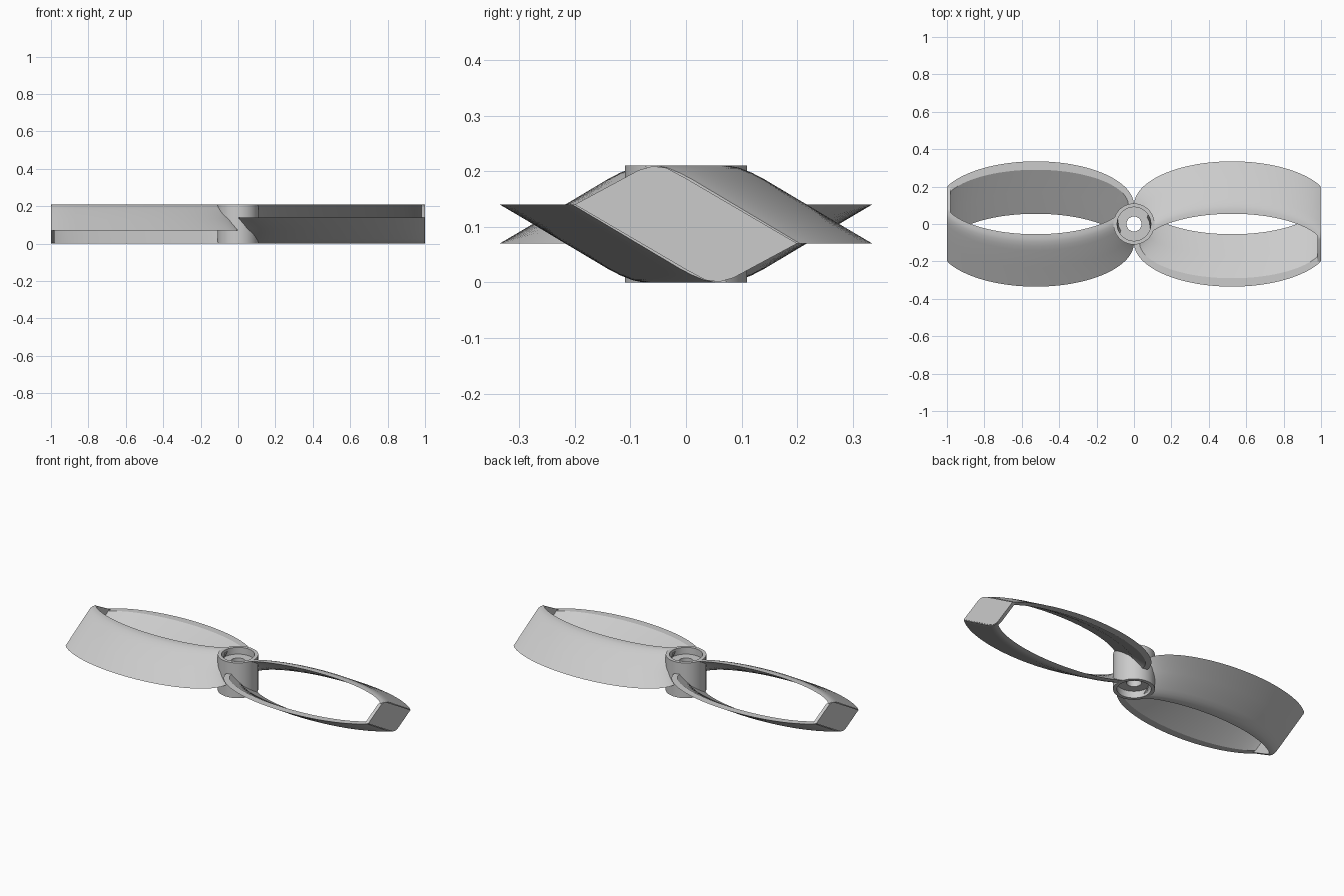
import bpy, bmesh, math
from mathutils import Matrix

cube = bpy.data.objects.get("Cube")
if cube:
    bpy.data.objects.remove(cube)

HEIGHT = 0.21
HUB_R = 0.11

grey = bpy.data.materials.new("light_grey")
grey.use_nodes = True
grey.diffuse_color = (0.6, 0.6, 0.6, 1)
grey.node_tree.nodes["Principled BSDF"].inputs["Base Color"].default_value = (0.6, 0.6, 0.6, 1)


def finish(name, bm, matrix=Matrix()):
    bmesh.ops.transform(bm, matrix=matrix, verts=bm.verts)
    bmesh.ops.recalc_face_normals(bm, faces=bm.faces)
    mesh = bpy.data.meshes.new(name)
    bm.to_mesh(mesh)
    bm.free()
    mesh.materials.append(grey)
    obj = bpy.data.objects.new(name, mesh)
    bpy.context.collection.objects.link(obj)
    bpy.ops.object.select_all(action='DESELECT')
    obj.select_set(True)
    bpy.context.view_layer.objects.active = obj
    bpy.ops.object.shade_smooth_by_angle(angle=math.radians(30))
    return obj


def skin(bm, rows, close_rows=False):
    """Join neighbouring closed rings of vertices with quads."""
    pairs = list(zip(rows, rows[1:]))
    if close_rows:
        pairs.append((rows[-1], rows[0]))
    for r, s in pairs:
        n = len(r)
        for i in range(n):
            j = (i + 1) % n
            bm.faces.new((r[i], r[j], s[j], s[i]))


# Hub: lathed ring with a bore and a counterbore at each end
def make_hub():
    bm = bmesh.new()
    half = [(0.04, 0.04), (0.09, 0.04), (0.09, 0), (HUB_R, 0)]
    profile = half + [(r, HEIGHT - z) for r, z in reversed(half)]
    rows = []
    for r, z in profile:
        ring = []
        for k in range(64):
            a = math.tau * k / 64
            ring.append(bm.verts.new((r * math.cos(a), r * math.sin(a), z)))
        rows.append(ring)
    skin(bm, rows, close_rows=True)
    finish("hub", bm)


# Blade arm: slanted elliptical wall; section is (outer-to-inner fraction, z)
SECTION = [(0, 0.07), (0, 0.13), (0, 0.185), (0.06, 0.197), (0.22, 0.206),
           (0.5, HEIGHT), (1, HEIGHT), (1, 0.14), (1, 0.07)]
MID = 0.525


def arm_line(u, z, steps=48):
    a, b = MID - 0.03 * u, 0.235 - 0.045 * u
    centre = 0.1 - (z - 0.07) * 1.68

    def at(t):
        return (MID + a * math.cos(t), centre + b * math.sin(t), z)

    start = math.acos((0.995 - MID) / a)
    end = math.pi / 2
    # Follow the ellipse until it is buried in the hub wall
    while end < math.pi and math.hypot(*at(end)[:2]) > 0.1:
        end += 0.004
    end = min(end, math.pi)
    return [at(start + (end - start) * k / steps) for k in range(steps + 1)]


def make_arm(name, matrix):
    bm = bmesh.new()
    lines = [[bm.verts.new(p) for p in arm_line(u, z)] for u, z in SECTION]
    rows = [list(r) for r in zip(*lines)]
    skin(bm, rows)
    bm.faces.new(rows[0])
    bm.faces.new(rows[-1])
    finish(name, bm, matrix)


# Tip plate: slanted six-sided plate joining the two arms
def make_tip(name, matrix):
    bm = bmesh.new()
    half = [(-0.2, 0.14), (-0.085, 0.202), (-0.06, 0.209), (-0.035, 0.206), (0, 0.187)]
    outline = half + [(-y, HEIGHT - z) for y, z in half]
    rows = [[bm.verts.new((x, y, z)) for y, z in outline] for x in (0.98, 1.0)]
    skin(bm, rows)
    for r in rows:
        bm.faces.new(r)
    finish(name, bm, matrix)


make_hub()
flip = (Matrix.Translation((0, 0, HEIGHT / 2)) @ Matrix.Rotation(math.pi, 4, 'X')
        @ Matrix.Translation((0, 0, -HEIGHT / 2)))
for side, turn in (("left", 0), ("right", math.pi)):
    spin = Matrix.Rotation(turn, 4, 'Z')
    make_arm(side + "_blade_upper_arm", spin)
    make_arm(side + "_blade_lower_arm", spin @ flip)
    make_tip(side + "_blade_tip", spin)
